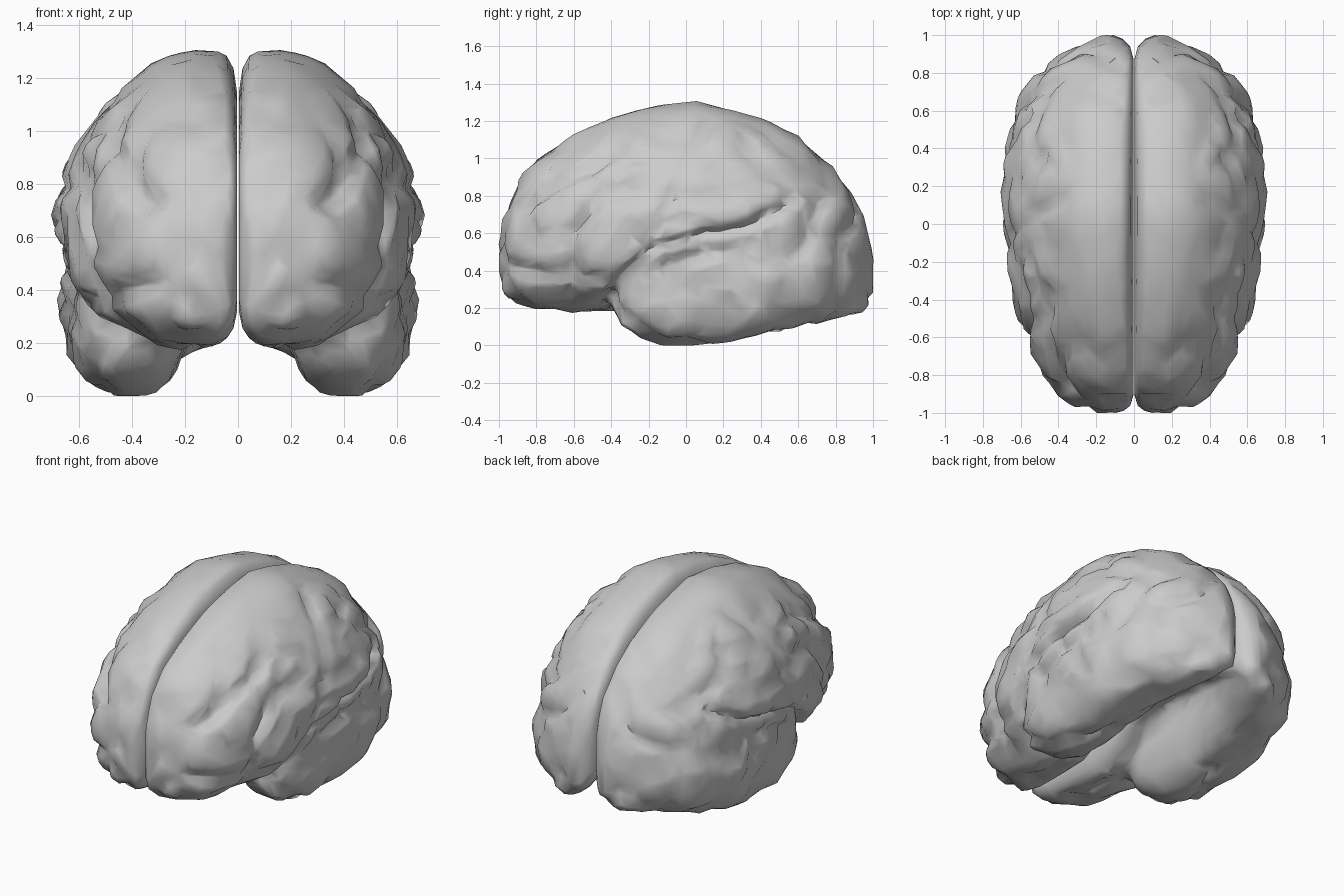
import bpy, bmesh, math
from mathutils import Vector, noise

if "Cube" in bpy.data.objects:
    bpy.data.objects.remove(bpy.data.objects["Cube"])

# Stations along y: (y, inner x, outer x, bottom z, widest z, top z)
CEREBRUM = [(-.998, .08, .18, .36, .45, .54), (-.97, .02, .29, .27, .48, .69),
            (-.9, .0, .40, .23, .52, .87), (-.8, -.004, .49, .20, .55, 1.0),
            (-.6, -.004, .58, .19, .58, 1.13), (-.4, -.004, .64, .19, .60, 1.22),
            (-.2, -.004, .68, .29, .62, 1.275), (.05, -.004, .695, .41, .64, 1.31),
            (.25, -.004, .695, .44, .66, 1.26), (.4, -.004, .675, .43, .66, 1.215),
            (.6, -.004, .61, .37, .63, 1.115), (.75, -.004, .53, .31, .58, .99),
            (.87, .0, .41, .26, .52, .84), (.94, .02, .29, .23, .45, .68),
            (.98, .06, .22, .25, .38, .52), (.998, .10, .17, .30, .35, .40)]
TEMPORAL = [(-.39, .34, .46, .20, .25, .30), (-.34, .27, .54, .11, .24, .38),
            (-.25, .22, .60, .05, .26, .46), (-.1, .20, .635, .0, .29, .54),
            (.1, .19, .66, .01, .34, .59), (.3, .18, .675, .04, .38, .63),
            (.5, .15, .67, .08, .42, .70), (.7, .09, .59, .11, .43, .68),
            (.85, .05, .46, .16, .40, .62), (.94, .04, .30, .19, .36, .52),
            (.985, .09, .2, .25, .33, .42)]

# Sulci on the outer side as (y, z) paths, with depth and width
SULCI = [([(-.44, .2), (-.35, .36), (-.2, .5), (0, .57), (.3, .62), (.58, .78)], .05, .03),
         ([(-.25, .25), (0, .34), (.3, .38), (.6, .5), (.72, .78)], .02, .04),
         ([(.12, 1.2), (.0, .95), (-.15, .62)], .02, .03),
         ([(-.62, .28), (-.62, .6), (-.45, .8), (-.3, .85)], .035, .035),
         ([(-.9, .72), (-.65, .88), (-.35, 1.04)], .035, .03),
         ([(.3, 1.1), (.45, .92), (.75, .8)], .03, .035),
         ([(-.95, .42), (-.75, .36), (-.45, .36)], .025, .03),
         ([(.8, .2), (.82, .45), (.88, .7)], .025, .03)]


def loft(bm, stations, centre, inner_power, upper_power, lower_power, n=48):
    """Rings with a boxy inner half and a rounder outer half."""
    rings = []
    for y, x0, x1, zb, zm, zt in stations:
        cx = x0 + (x1 - x0) * centre
        ring = []
        for i in range(n):
            a = 2 * math.pi * i / n
            c, s = math.cos(a), math.sin(a)
            p = upper_power if s > 0 else lower_power
            if c < 0:
                p = inner_power if s > 0 else min(4, inner_power)
            r = (abs(c) ** p + abs(s) ** p) ** (-1 / p)
            x = cx + r * c * ((x1 - cx) if c > 0 else (cx - x0))
            z = zm + r * s * ((zt - zm) if s > 0 else (zm - zb))
            ring.append(bm.verts.new((x, y, z)))
        rings.append(ring)
    for a, b in zip(rings, rings[1:]):
        for i in range(n):
            j = (i + 1) % n
            bm.faces.new((a[i], a[j], b[j], b[i]))
    bm.faces.new(rings[0])
    bm.faces.new(rings[-1])


def path_distance(p, path):
    best = 9
    for a, b in zip(path, path[1:]):
        a, b = Vector(a), Vector(b)
        d = b - a
        t = max(0, min(1, (p - a).dot(d) / d.dot(d)))
        best = min(best, (p - a - d * t).length)
    return best


def bake(obj):
    """Apply the object's modifiers."""
    dg = bpy.context.evaluated_depsgraph_get()
    mesh = bpy.data.meshes.new_from_object(obj.evaluated_get(dg))
    obj.modifiers.clear()
    obj.data = mesh


# Fuse the two lobes into one hemisphere
bm = bmesh.new()
loft(bm, CEREBRUM, .26, 6, 1.68, 2.4)
loft(bm, TEMPORAL, .5, 2.7, 2.2, 2.5)
bmesh.ops.recalc_face_normals(bm, faces=bm.faces)
mesh = bpy.data.meshes.new("right_hemisphere")
bm.to_mesh(mesh)
bm.free()
right = bpy.data.objects.new("right_hemisphere", mesh)
bpy.context.collection.objects.link(right)
rm = right.modifiers.new("fuse", 'REMESH')
rm.mode, rm.voxel_size = 'VOXEL', .02
sm = right.modifiers.new("soften", 'SMOOTH')
sm.factor, sm.iterations = .5, 3
bake(right)

# Carve sulci and raise irregular gyri
moves = []
for v in right.data.vertices:
    p, nrm = v.co, v.normal
    q = Vector((p.x * 4, p.y * 3.5, p.z * 4))
    q += noise.noise_vector(q * .6 + Vector((3, 1, 7))) * .5
    fold = min(abs(noise.noise(q)) * 3, 1)
    d = .028 * (fold - .72) + .014 * noise.noise(p * 9)
    crown = max(0, min(1, (p.z - .95) / .25)) * max(0, min(1, (.5 - p.x) / .2))
    d *= 1 - .7 * crown
    if nrm.x < -.2:
        d *= .4
    if nrm.x > .1:
        for path, depth, width in SULCI:
            k = path_distance(Vector((p.y, p.z)), path) / width
            if k < 3:
                d -= depth * math.exp(-k * k) * min(1, nrm.x * 2)
    inner = max(0, min(1, (p.x - .02) / .1))
    moves.append(p + nrm * d * inner)
for v, co in zip(right.data.vertices, moves):
    v.co = (max(co.x, .003), max(-1, min(1, co.y)), max(0, co.z))

# Reduce to the coarse, smooth-shaded surface
dec = right.modifiers.new("coarse", 'DECIMATE')
dec.ratio = 2400 / max(1, sum(len(f.vertices) - 2 for f in right.data.polygons))
bake(right)

# Mirrored left hemisphere
left = bpy.data.objects.new("left_hemisphere", right.data.copy())
bpy.context.collection.objects.link(left)
bm = bmesh.new()
bm.from_mesh(left.data)
for v in bm.verts:
    v.co.x *= -1
bmesh.ops.reverse_faces(bm, faces=bm.faces)
bm.to_mesh(left.data)
bm.free()

for o in (right, left):
    bpy.ops.object.select_all(action='DESELECT')
    o.select_set(True)
    bpy.context.view_layer.objects.active = o
    bpy.ops.object.shade_smooth_by_angle(angle=math.radians(60))
